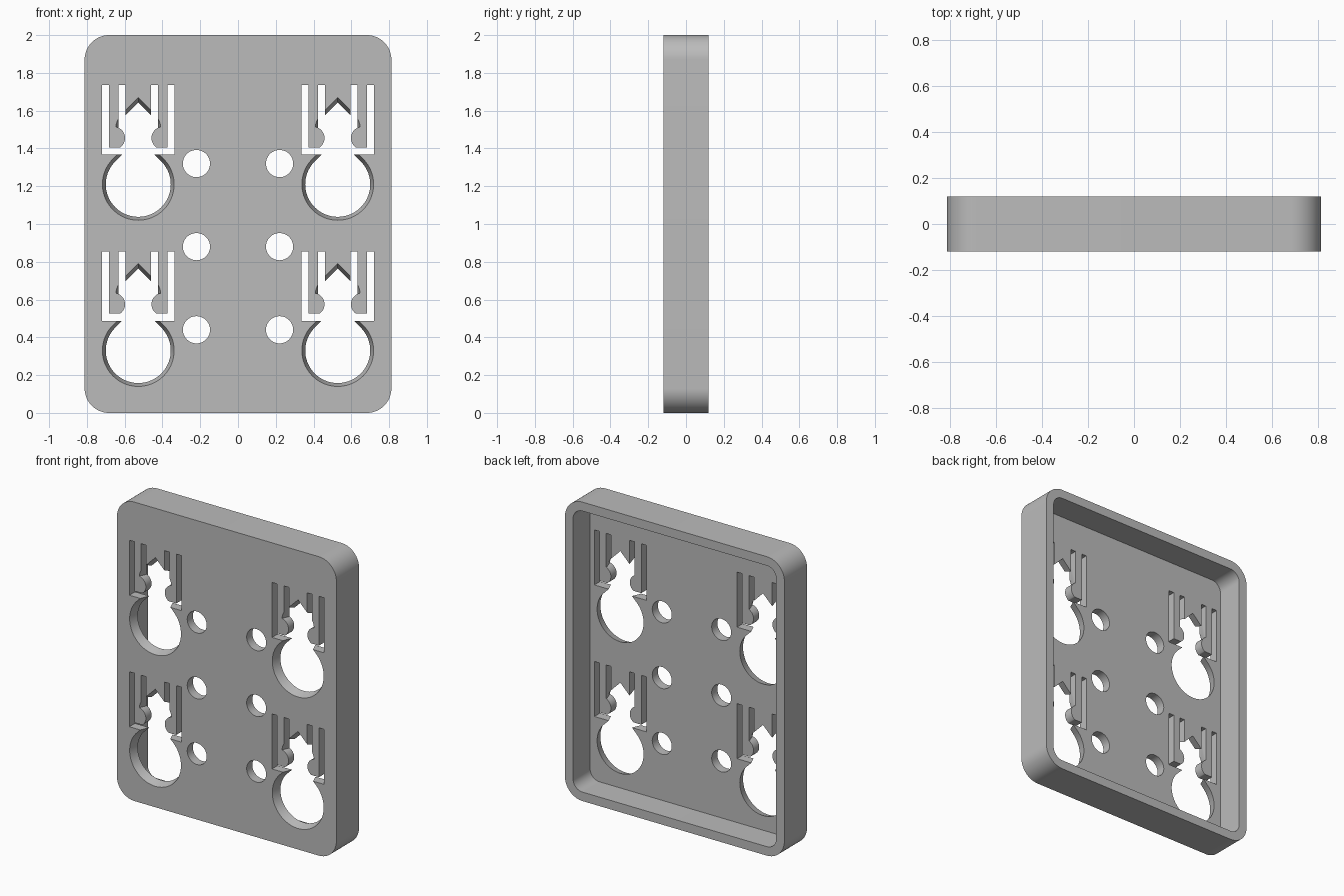
import bpy, bmesh
from math import sin, cos, pi, radians

cube = bpy.data.objects.get("Cube")
if cube:
    bpy.data.objects.remove(cube, do_unlink=True)

HALF_W, HEIGHT, HALF_D = 0.812, 2.0, 0.12
WALL, PLATE = 0.06, 0.06
FRONT, BACK = -HALF_D, -HALF_D + PLATE
MARGIN = 0.02          # how far cutters reach past the plate


# ---- profile helpers (x, z outlines) ----
def arc(cx, cz, r, a0, a1, n):
    angles = [radians(a0 + (a1 - a0) * i / n) for i in range(n + 1)]
    return [(cx + r * cos(a), cz + r * sin(a)) for a in angles]


def rounded_rect(x0, x1, z0, z1, r, n=16):
    corners = [(x1 - r, z1 - r), (x0 + r, z1 - r), (x0 + r, z0 + r), (x1 - r, z0 + r)]
    pts = []
    for i, (cx, cz) in enumerate(corners):
        pts += arc(cx, cz, r, 90 * i, 90 * i + 90, n)
    return pts


def box(x0, x1, z0, z1):
    return [(x0, z0), (x1, z0), (x1, z1), (x0, z1)]


def teardrop(cx, cz, r):
    # circle whose top is closed by a 45 degree point
    return arc(cx, cz, r, 135, 405, 54) + [(cx, cz + r * 2 ** 0.5)]


# ---- solid helpers ----
def loft(bm, front, y0, back, y1):
    a = [bm.verts.new((x, y0, z)) for x, z in front]
    b = [bm.verts.new((x, y1, z)) for x, z in back]
    bm.faces.new(a)
    bm.faces.new(b[::-1])
    for i in range(len(a)):
        j = (i + 1) % len(a)
        bm.faces.new((a[j], a[i], b[i], b[j]))


def prism(bm, pts, extra=0.0):
    loft(bm, pts, FRONT - MARGIN - extra, pts, BACK + MARGIN + extra)


def make_object(name, bm):
    bmesh.ops.recalc_face_normals(bm, faces=bm.faces)
    mesh = bpy.data.meshes.new(name)
    bm.to_mesh(mesh)
    bm.free()
    obj = bpy.data.objects.new(name, mesh)
    bpy.context.collection.objects.link(obj)
    return obj


def cut(target, cutter):
    mod = target.modifiers.new("cut", 'BOOLEAN')
    mod.operation = 'DIFFERENCE'
    mod.solver = 'EXACT'
    mod.use_self = True
    mod.object = cutter
    bpy.context.view_layer.objects.active = target
    bpy.ops.object.modifier_apply(modifier=mod.name)
    bpy.data.objects.remove(cutter, do_unlink=True)


# ---- tray: rounded slab, hollow at the back ----
bm = bmesh.new()
outline = rounded_rect(-HALF_W, HALF_W, 0, HEIGHT, 0.13)
loft(bm, outline, FRONT, outline, HALF_D)
tray = make_object("mounting_tray", bm)

bm = bmesh.new()
inner = rounded_rect(-HALF_W + WALL, HALF_W - WALL, WALL, HEIGHT - WALL, 0.07)
loft(bm, inner, BACK, inner, HALF_D + MARGIN)
cut(tray, make_object("cavity_cutter", bm))

# ---- keyholes with spring fingers, and round holes ----
holes = bmesh.new()
catches = bmesh.new()


def tapered_teardrop(cx, cz, r, taper=0.018):
    step = taper * MARGIN / PLATE
    loft(holes, teardrop(cx, cz, r + step), FRONT - MARGIN,
         teardrop(cx, cz, r - taper - step), BACK + MARGIN)


def keyhole(cx, cz):
    tapered_teardrop(cx, cz, 0.19)             # large entry opening
    tapered_teardrop(cx, cz + 0.29, 0.12)      # small seat above it
    prism(holes, box(cx - 0.1, cx + 0.1, cz + 0.18, cz + 0.29))
    prism(holes, box(cx - 0.192, cx + 0.192, cz + 0.157, cz + 0.195))
    for s in (-1, 1):
        # slots either side of each finger
        for near, far in ((0.068, 0.105), (0.155, 0.192)):
            x0, x1 = sorted((cx + s * near, cx + s * far))
            prism(holes, box(x0, x1, cz + 0.17, cz + 0.525))
        # rounded catch at the finger tip
        pts = []
        for x, z in arc(0.13, 0.245, 0.06, 0, 355, 71):
            p = (cx + s * min(x, 0.15), cz + max(z, 0.195))
            if p not in pts:
                pts.append(p)
        prism(catches, pts, MARGIN)


for x in (-0.528, 0.528):
    for z in (0.33, 1.21):
        keyhole(x, z)
for x in (-0.22, 0.22):
    for z in (0.44, 0.88, 1.32):
        prism(holes, arc(x, z, 0.072, 0, 352.5, 47))

hole_cutter = make_object("hole_cutter", holes)
cut(hole_cutter, make_object("catch_keeper", catches))
cut(tray, hole_cutter)

# ---- material and shading ----
grey = bpy.data.materials.new("plain grey")
grey.use_nodes = True
color = (0.5, 0.5, 0.5, 1.0)
grey.diffuse_color = color
grey.node_tree.nodes["Principled BSDF"].inputs["Base Color"].default_value = color
tray.data.materials.clear()
tray.data.materials.append(grey)

bpy.ops.object.select_all(action='DESELECT')
tray.select_set(True)
bpy.context.view_layer.objects.active = tray
bpy.ops.object.shade_smooth_by_angle(angle=radians(30))
